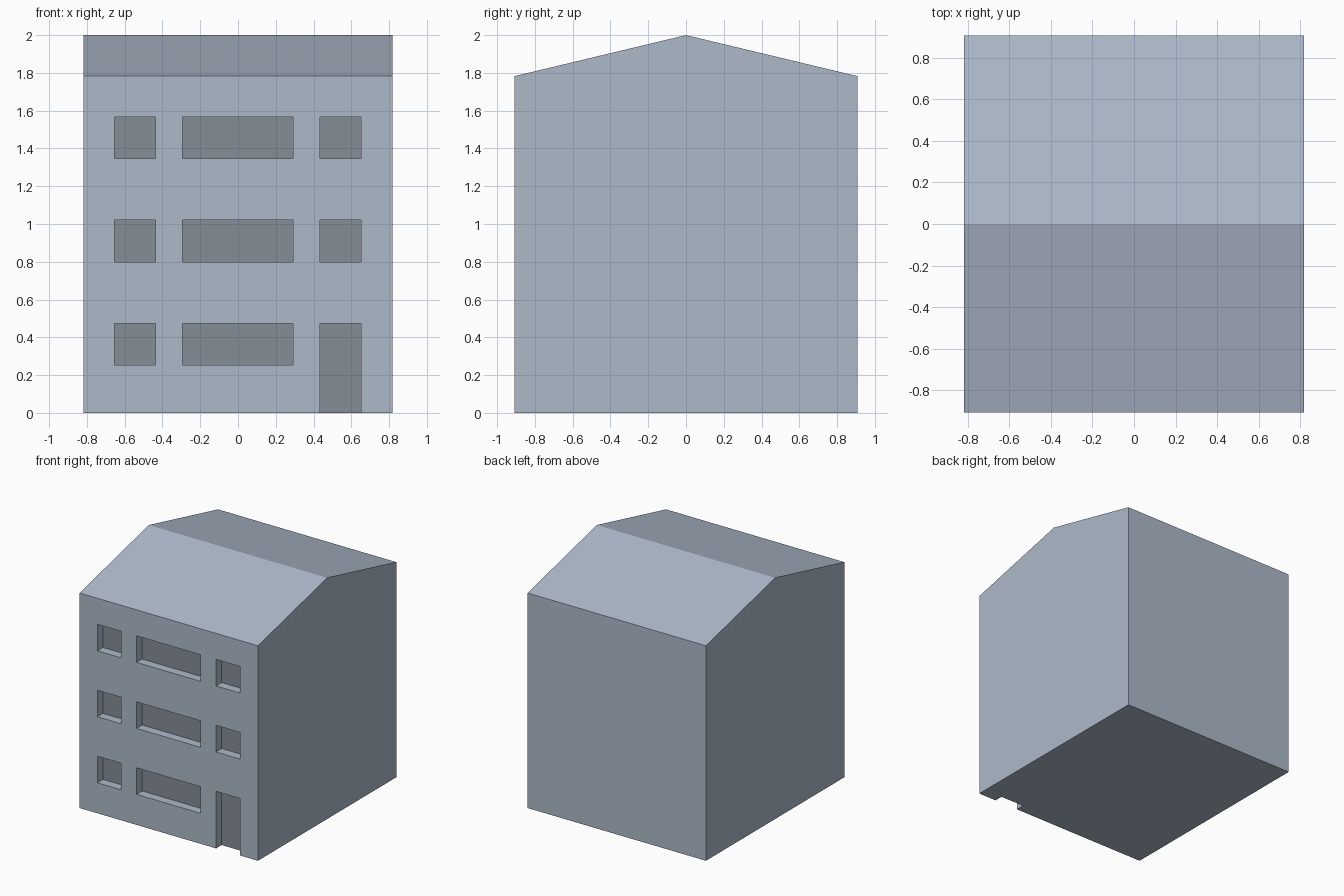
import bpy
import bmesh
from mathutils import Matrix, Vector

if "Cube" in bpy.data.objects:
    bpy.data.objects.remove(bpy.data.objects["Cube"])

HX, HY = 0.818, 0.907      # half width, half depth
EAVE, RIDGE = 1.783, 2.0
RECESS = 0.073


def make_material(name, color):
    mat = bpy.data.materials.new(name)
    mat.diffuse_color = (*color, 1)
    mat.use_nodes = True
    mat.node_tree.nodes["Principled BSDF"].inputs["Base Color"].default_value = mat.diffuse_color
    return mat


def make_object(name, bm):
    bmesh.ops.recalc_face_normals(bm, faces=bm.faces)
    mesh = bpy.data.meshes.new(name)
    bm.to_mesh(mesh)
    bm.free()
    obj = bpy.data.objects.new(name, mesh)
    bpy.context.collection.objects.link(obj)
    return obj


def add_box(bm, x0, x1, y0, y1, z0, z1):
    centre = Vector((x0 + x1, y0 + y1, z0 + z1)) / 2
    size = Matrix.Diagonal((x1 - x0, y1 - y0, z1 - z0, 1))
    bmesh.ops.create_cube(bm, size=1, matrix=Matrix.Translation(centre) @ size)


# House body: gabled side profile extruded across the width
bm = bmesh.new()
profile = [(-HY, 0), (HY, 0), (HY, EAVE), (0, RIDGE), (-HY, EAVE)]
gable = bm.faces.new([bm.verts.new((-HX, y, z)) for y, z in profile])
ret = bmesh.ops.extrude_face_region(bm, geom=[gable], use_keep_orig=True)
side = [v for v in ret["geom"] if isinstance(v, bmesh.types.BMVert)]
bmesh.ops.translate(bm, verts=side, vec=(2 * HX, 0, 0))
house = make_object("house_body", bm)
house.data.materials.append(make_material("wall_blue_grey", (0.42, 0.49, 0.59)))
house.data.materials.append(make_material("pane_dark_grey", (0.235, 0.267, 0.31)))

# Window and doorway recesses: three columns on three floors
columns = [(-0.654, -0.436), (-0.295, 0.291), (0.434, 0.652)]
bm = bmesh.new()
for floor in range(3):
    z0 = 0.253 + 0.547 * floor
    for c, (x0, x1) in enumerate(columns):
        is_door = floor == 0 and c == 2
        add_box(bm, x0, x1, -HY - 0.1, -HY + RECESS,
                -0.1 if is_door else z0, z0 + 0.22)
cutter = make_object("opening_cutter", bm)
cutter.hide_render = True

# Cut the openings, then drop the cutter
cut = house.modifiers.new("openings", "BOOLEAN")
cut.operation = "DIFFERENCE"
cut.solver = "EXACT"
cut.object = cutter
bpy.context.view_layer.objects.active = house
bpy.ops.object.modifier_apply(modifier=cut.name)
bpy.data.objects.remove(cutter)

# Darker panes and door on the backs of the recesses
for face in house.data.polygons:
    is_pane = face.normal.y < -0.9 and face.center.y > -HY + RECESS / 2
    face.material_index = 1 if is_pane else 0
